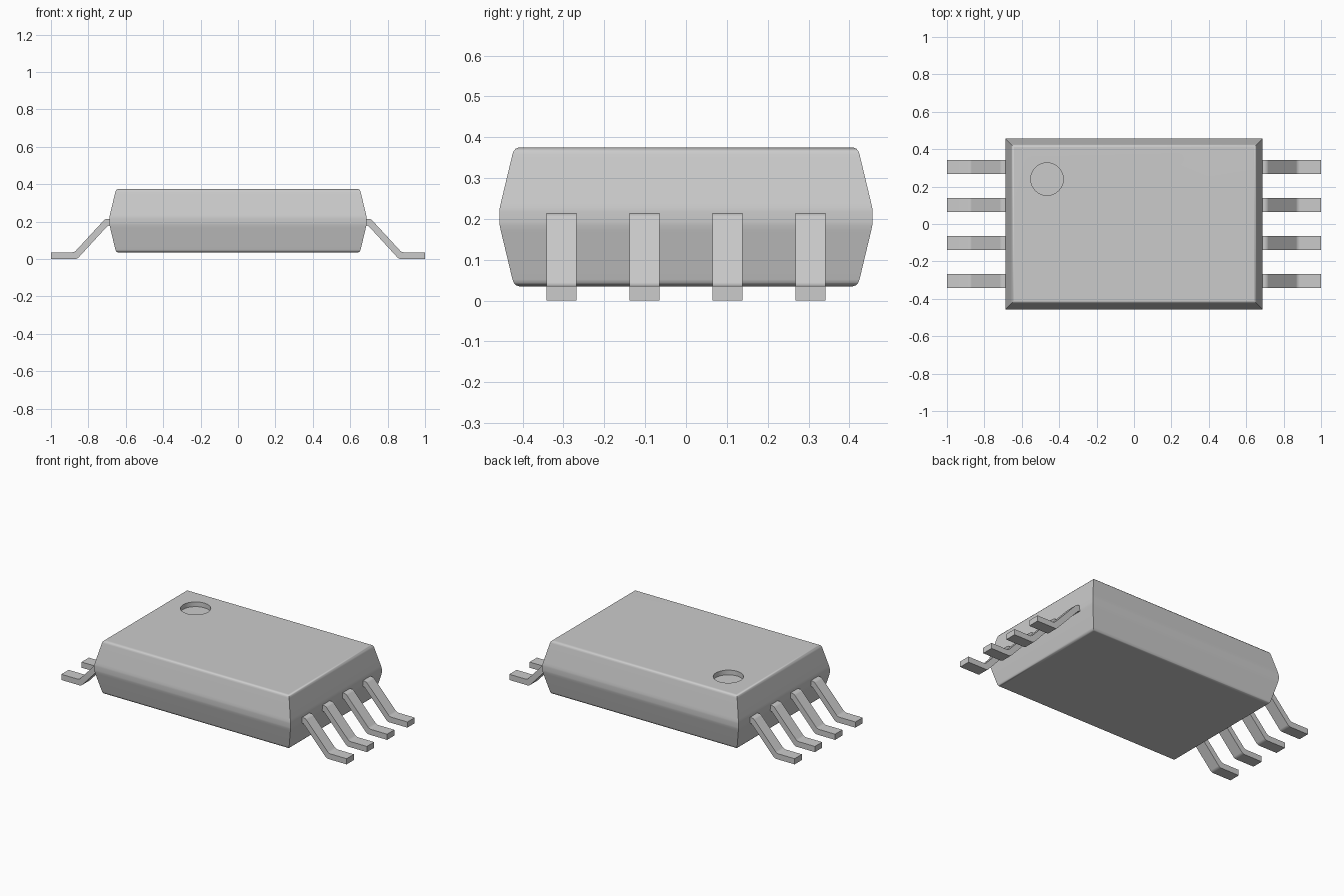
import bpy, bmesh, math

cube = bpy.data.objects.get("Cube")
if cube:
    bpy.data.objects.remove(cube, do_unlink=True)

grey = bpy.data.materials.new("plain_grey")
grey.use_nodes = True
COLOUR = (0.6, 0.6, 0.6, 1)
grey.diffuse_color = COLOUR
grey.node_tree.nodes["Principled BSDF"].inputs["Base Color"].default_value = COLOUR


def make_object(name, bm):
    bmesh.ops.recalc_face_normals(bm, faces=bm.faces)
    mesh = bpy.data.meshes.new(name)
    bm.to_mesh(mesh)
    bm.free()
    mesh.materials.append(grey)
    obj = bpy.data.objects.new(name, mesh)
    bpy.context.collection.objects.link(obj)
    return obj


def smooth(obj):
    bpy.ops.object.select_all(action="DESELECT")
    obj.select_set(True)
    bpy.context.view_layer.objects.active = obj
    bpy.ops.object.shade_smooth_by_angle(angle=math.radians(35))
    weighted = obj.modifiers.new("even_shading", "WEIGHTED_NORMAL")
    weighted.keep_sharp = True


# Package body: mitred rectangle rings following a tapered side profile
HALF_X, HALF_Y, MID_Z = 0.688, 0.457, 0.205
upper = [(0, 0.012), (0.001, 0.022), (0.004, 0.036), (0.032, 0.153),
         (0.035, 0.161), (0.040, 0.167), (0.048, 0.17)]
profile = [(i, MID_Z - h) for i, h in reversed(upper)] + [(i, MID_Z + h) for i, h in upper]
bm = bmesh.new()
rings = []
for inset, z in profile:
    x, y = HALF_X - inset, HALF_Y - inset
    rings.append([bm.verts.new((sx * x, sy * y, z))
                  for sx, sy in ((-1, -1), (1, -1), (1, 1), (-1, 1))])
for a, b in zip(rings, rings[1:]):
    for k in range(4):
        n = (k + 1) % 4
        bm.faces.new((a[k], a[n], b[n], b[k]))
bm.faces.new(rings[0])
bm.faces.new(rings[-1])
body = make_object("package_body", bm)

# Round recess marking the first pin
bm = bmesh.new()
bmesh.ops.create_cone(bm, cap_ends=True, segments=48, radius1=0.087, radius2=0.087, depth=0.06)
bmesh.ops.translate(bm, verts=bm.verts, vec=(-0.465, 0.24, 0.375))
cutter = make_object("recess_cutter", bm)
cutter.hide_render = True
cutter.hide_viewport = True
cutter.display_type = "WIRE"
cut = body.modifiers.new("pin_recess", "BOOLEAN")
cut.operation = "DIFFERENCE"
cut.solver = "EXACT"
cut.object = cutter

# Apply the cut so that smoothing sees the finished edges
cut_mesh = bpy.data.meshes.new_from_object(
    body.evaluated_get(bpy.context.evaluated_depsgraph_get()))
body.modifiers.clear()
body.data = cut_mesh
bpy.data.objects.remove(cutter, do_unlink=True)
smooth(body)

# Gull-wing leads: one bent strip profile, extruded across its width
LEAD = [(0.66, 0.215), (0.71, 0.215), (0.875, 0.036), (1, 0.036),
        (1, 0), (0.86, 0), (0.695, 0.18), (0.66, 0.18)]
BENDS = {1, 2, 5, 6}
LEAD_WIDTH, PITCH = 0.073, 0.203


def add_lead(name, side, y):
    bm = bmesh.new()
    loops = [[bm.verts.new((side * x, y + s * LEAD_WIDTH / 2, z)) for x, z in LEAD]
             for s in (-1, 1)]
    bends = []
    for k in range(len(LEAD)):
        n = (k + 1) % len(LEAD)
        bm.faces.new((loops[0][k], loops[0][n], loops[1][n], loops[1][k]))
    for loop in loops:
        bm.faces.new(loop)
    for k in BENDS:
        bends.append(bm.edges.get((loops[0][k], loops[1][k])))
    bmesh.ops.bevel(bm, geom=bends, offset=0.012, segments=3, profile=0.5, affect="EDGES")
    smooth(make_object(name, bm))


for side, label in ((1, "left"), (-1, "right")):
    for i in range(4):
        add_lead(f"{label}_lead_{i + 1}", side, (i - 1.5) * PITCH)
